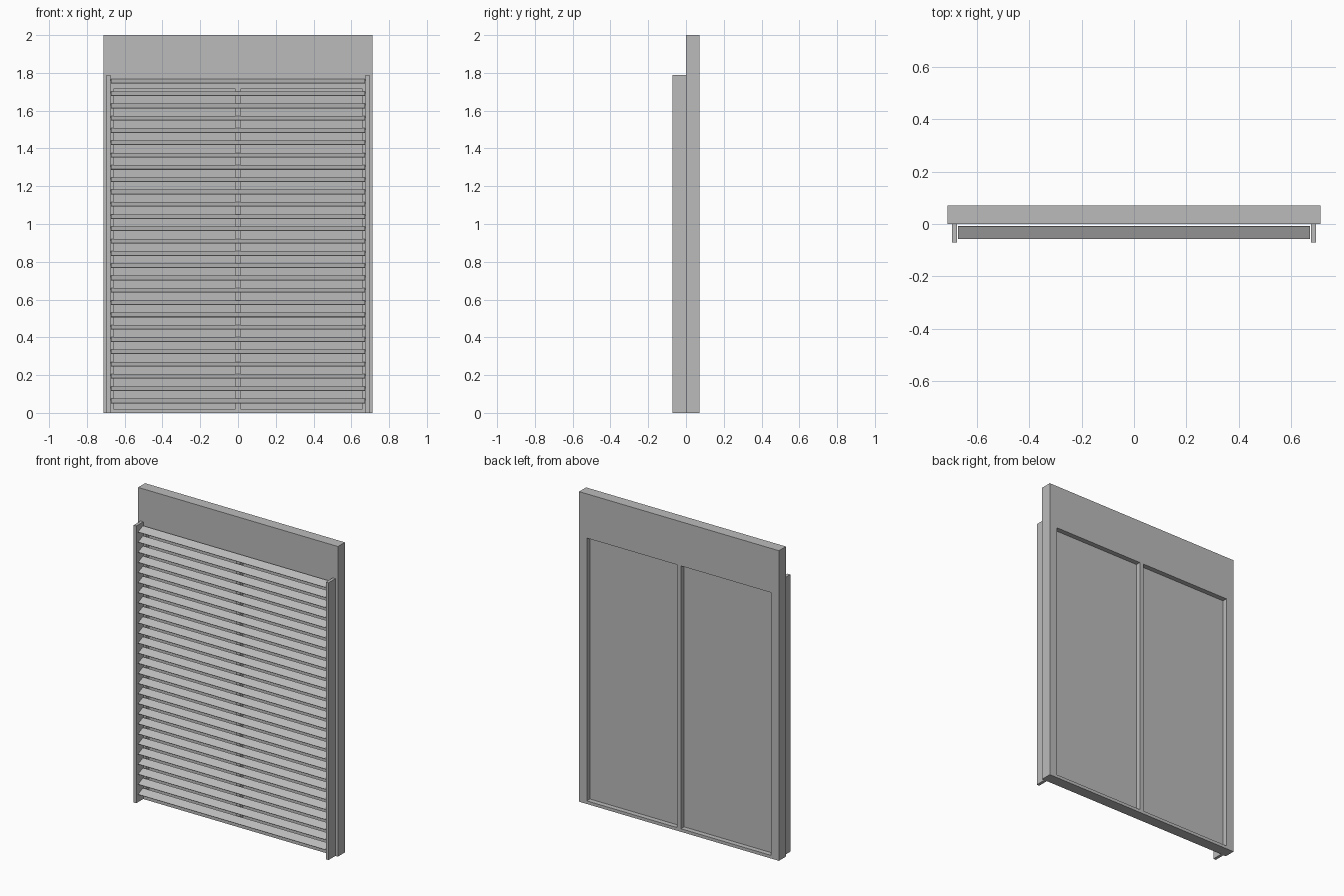
import bpy, bmesh, math
from mathutils import Matrix

if "Cube" in bpy.data.objects:
    bpy.data.objects.remove(bpy.data.objects["Cube"])

# Mid-grey finish shared by all parts
grey = bpy.data.materials.new("mid_grey")
grey.diffuse_color = (0.5, 0.5, 0.5, 1)
grey.use_nodes = True
grey.node_tree.nodes["Principled BSDF"].inputs["Base Color"].default_value = grey.diffuse_color


def add(name, bm):
    """Turn a bmesh into a grey scene object."""
    me = bpy.data.meshes.new(name)
    bm.to_mesh(me)
    bm.free()
    me.materials.append(grey)
    ob = bpy.data.objects.new(name, me)
    bpy.context.collection.objects.link(ob)
    return ob


def box(name, x, y, z):
    """Axis-aligned box from (min, max) ranges."""
    bm = bmesh.new()
    size = [b - a for a, b in (x, y, z)]
    bmesh.ops.create_cube(bm, size=1, matrix=Matrix.Diagonal((*size, 1)))
    ob = add(name, bm)
    ob.location = [(a + b) / 2 for a, b in (x, y, z)]
    return ob


W, D, H = 0.713, 0.071, 2.0          # half width, depth, height
OPEN_X, MULL, SILL, HEAD = 0.658, 0.014, 0.02, 1.715

# Window frame: slab with two openings, extruded backwards
xs = [-W, -OPEN_X, -MULL, MULL, OPEN_X, W]
zs = [0, SILL, HEAD, H]
bm = bmesh.new()
grid = [[bm.verts.new((x, 0, z)) for z in zs] for x in xs]
for i in range(5):
    for j in range(3):
        if j == 1 and i in (1, 3):
            continue
        bm.faces.new((grid[i][j], grid[i + 1][j], grid[i + 1][j + 1], grid[i][j + 1]))
ext = bmesh.ops.extrude_face_region(bm, geom=bm.faces[:], use_keep_orig=True)
for v in ext["geom"]:
    if isinstance(v, bmesh.types.BMVert):
        v.co.y = D
bmesh.ops.recalc_face_normals(bm, faces=bm.faces[:])
bmesh.ops.dissolve_limit(bm, angle_limit=0.01, verts=bm.verts[:], edges=bm.edges[:])
add("window_frame", bm)

# Panes and guide rails on both sides
for side, s in (("left", -1), ("right", 1)):
    box(f"{side}_pane", sorted((s * MULL, s * OPEN_X)), (0.031, 0.039), (SILL, HEAD))
    box(f"{side}_guide_rail", sorted((s * 0.676, s * 0.695)), (-D, 0), (0, 1.788))

# Tilted blind slats, front edge low
COUNT, Z0, Z1 = 27, 0.063, 1.755
first = box("slat_01", (-0.672, 0.672), (-0.0598, -0.0062), (Z0 - 0.0015, Z0 + 0.0015))
first.rotation_euler.x = math.radians(24)
for i in range(1, COUNT):
    slat = first.copy()
    slat.name = f"slat_{i + 1:02d}"
    slat.location.z = Z0 + (Z1 - Z0) * i / (COUNT - 1)
    bpy.context.collection.objects.link(slat)
